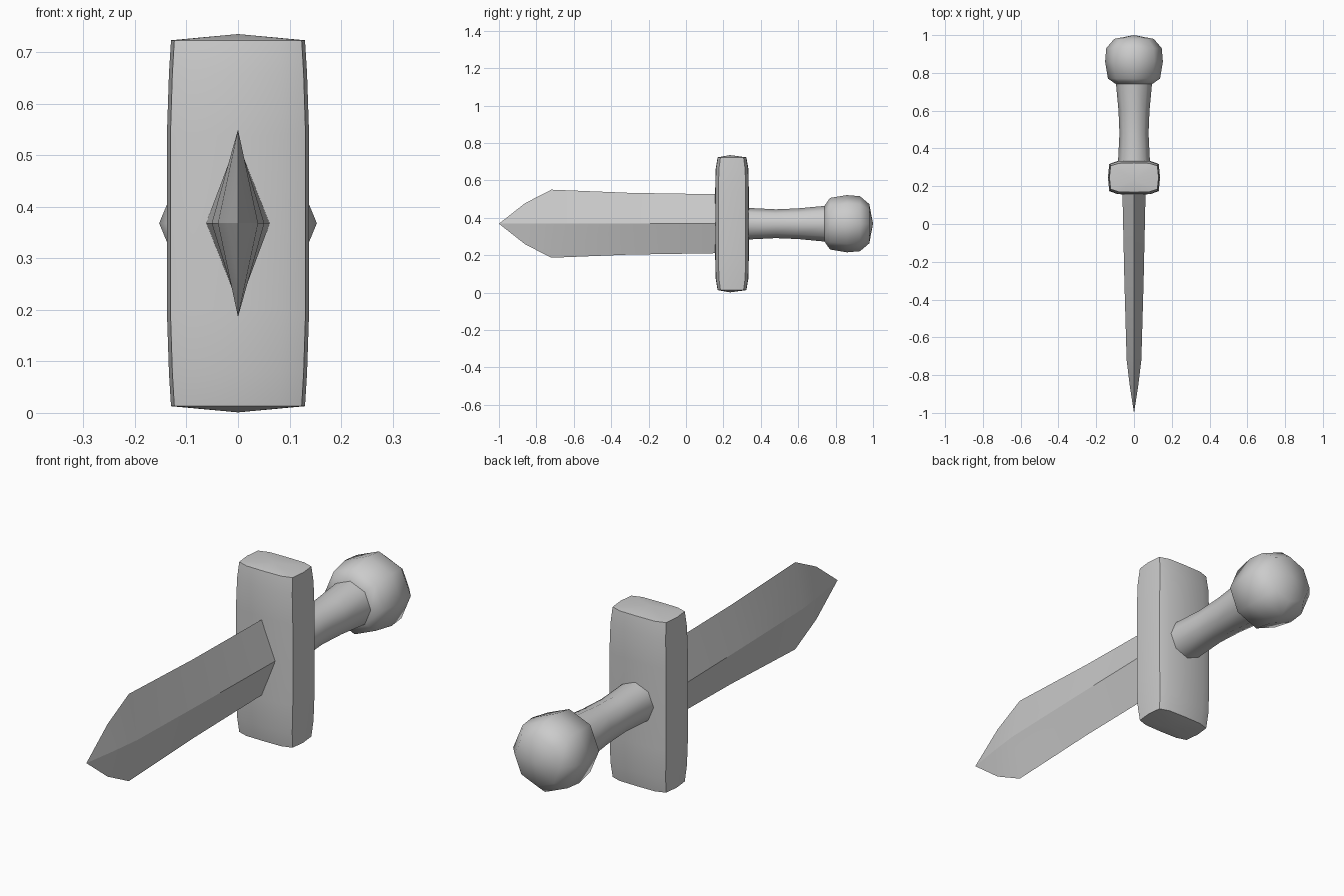
import bpy, bmesh, math
from mathutils import Vector

if "Cube" in bpy.data.objects:
    bpy.data.objects.remove(bpy.data.objects["Cube"])

ZC = 0.368  # height of the dagger's long axis


def loft(name, rings, smooth):
    """Skin a list of closed rings; a one-point ring becomes a tip."""
    bm = bmesh.new()
    loops = [[bm.verts.new(p) for p in ring] for ring in rings]
    for a, b in zip(loops, loops[1:]):
        n = max(len(a), len(b))
        for i in range(n):
            j = (i + 1) % n
            if len(a) == 1:
                bm.faces.new((a[0], b[i], b[j]))
            elif len(b) == 1:
                bm.faces.new((a[i], a[j], b[0]))
            else:
                bm.faces.new((a[i], a[j], b[j], b[i]))
    for end in (loops[0], loops[-1]):
        if len(end) > 2:
            bm.faces.new(end)
    bmesh.ops.recalc_face_normals(bm, faces=bm.faces)
    mesh = bpy.data.meshes.new(name)
    bm.to_mesh(mesh)
    bm.free()
    ob = bpy.data.objects.new(name, mesh)
    bpy.context.collection.objects.link(ob)
    bpy.ops.object.select_all(action='DESELECT')
    ob.select_set(True)
    bpy.context.view_layer.objects.active = ob
    if smooth:
        bpy.ops.object.shade_smooth_by_angle(angle=math.radians(smooth))
    return ob


def y_ring(y, rx, rz, n):
    """Ring of n points round the long axis."""
    return [Vector((rx * math.cos(2 * math.pi * i / n), y,
                    ZC + rz * math.sin(2 * math.pi * i / n))) for i in range(n)]


# Blade: diamond section, flaring slightly before a pointed tip
blade = [(-0.86, 0.022, 0.11), (-0.72, 0.039, 0.182),
         (-0.3, 0.051, 0.165), (0.2, 0.062, 0.157)]
loft("blade", [[Vector((0, -1, ZC))]] + [y_ring(y, a, b, 4) for y, a, b in blade], 20)

# Cross guard: softened block, slightly bulged in the middle
half = [(0.17, 0.138, 0.090), (0.29, 0.134, 0.088), (0.355, 0.130, 0.077)]
levels = [(-h, a, b) for h, a, b in reversed(half)] + half
section = [(0, -1), (0.62, -0.98), (0.95, -0.8), (1, 0), (0.95, 0.8), (0.62, 0.98),
           (0, 1), (-0.62, 0.98), (-0.95, 0.8), (-1, 0), (-0.95, -0.8), (-0.62, -0.98)]
guard = [[Vector((sx * hx, 0.246 + sy * hy, ZC + z)) for sx, sy in section]
         for z, hx, hy in levels]
caps = [[Vector((0, 0.235, ZC + s * 0.367))] for s in (-1, 1)]
loft("cross_guard", [caps[0]] + guard + [caps[1]], 50)

# Grip: waisted eight-sided handle
grip = [(0.3, 0.086), (0.48, 0.077), (0.6, 0.082), (0.78, 0.099)]
loft("grip", [y_ring(y, r, r, 8) for y, r in grip], 60)

# Pommel: faceted ball closing in a shallow point
ball = [(0.74, 0.095), (0.77, 0.138), (0.86, 0.153), (0.93, 0.147), (0.98, 0.105)]
loft("pommel", [y_ring(y, r, r, 8) for y, r in ball] + [[Vector((0, 1, ZC))]], 50)
